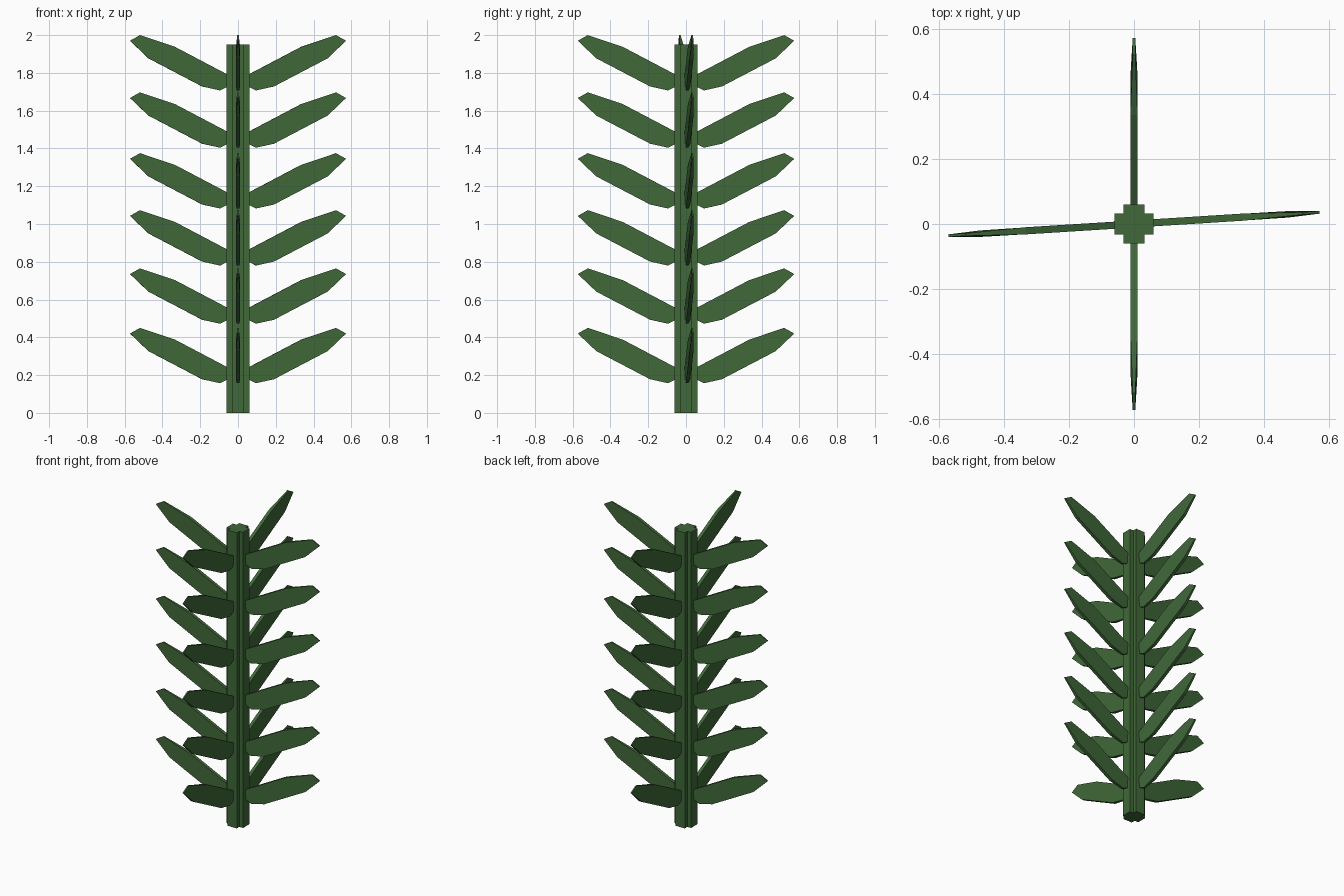
import bpy, bmesh
from math import radians
from mathutils import Matrix

if "Cube" in bpy.data.objects:
    bpy.data.objects.remove(bpy.data.objects["Cube"])

mat = bpy.data.materials.new("leaf_green")
mat.diffuse_color = (0.05, 0.14, 0.04, 1)
mat.use_nodes = True
mat.node_tree.nodes["Principled BSDF"].inputs["Base Color"].default_value = mat.diffuse_color


def finish(name, bm):
    bmesh.ops.recalc_face_normals(bm, faces=bm.faces)
    me = bpy.data.meshes.new(name)
    bm.to_mesh(me)
    bm.free()
    me.materials.append(mat)
    ob = bpy.data.objects.new(name, me)
    bpy.context.collection.objects.link(ob)
    return ob


# Stem: plus-shaped section extruded upwards
a, b, c = 0.033, 0.055, 0.06
quarter = [(c, -a), (c, a), (b, a), (b, b - 0.018), (a, b - 0.018)]
corner = [(c, -a), (c, a), (a, a)]
bm = bmesh.new()
ring = []
for k in range(4):
    rot = Matrix.Rotation(radians(90 * k), 2)
    for p in corner:
        x, y = p
        for _ in range(k):
            x, y = -y, x
        ring.append(bm.verts.new((x, y, 0)))
face = bm.faces.new(ring)
ext = bmesh.ops.extrude_face_region(bm, geom=[face])
top = [g for g in ext["geom"] if isinstance(g, bmesh.types.BMVert)]
bmesh.ops.translate(bm, verts=top, vec=(0, 0, 1.95))
finish("stem", bm)

# Leaf outline: distance from the axis, height, half thickness
outline = [(0.04, 0.185, 0.008), (0.095, 0.157, 0.007), (0.19, 0.178, 0.011),
           (0.475, 0.327, 0.010), (0.573, 0.42, 0.004), (0.52, 0.45, 0.004),
           (0.335, 0.388, 0.011), (0.04, 0.233, 0.011)]
bm = bmesh.new()
sides = [[bm.verts.new((x, s * t, z)) for x, z, t in outline] for s in (-1, 1)]
n = len(outline)
bm.faces.new(sides[0])
bm.faces.new(sides[1][::-1])
for i in range(n):
    j = (i + 1) % n
    bm.faces.new((sides[0][i], sides[0][j], sides[1][j], sides[1][i]))
leaf = finish("leaf", bm)

# Six tiers of four leaves; the sideways pair is turned slightly
for tier, lift in enumerate((0, 0.315, 0.623, 0.925, 1.247, 1.55)):
    for side, angle in enumerate((3.6, 90, 183.6, 270)):
        if tier == side == 0:
            ob = leaf
        else:
            ob = bpy.data.objects.new("leaf", leaf.data)
            bpy.context.collection.objects.link(ob)
        ob.name = f"leaf_{tier + 1}_{side + 1}"
        ob.location.z = lift
        ob.rotation_euler.z = radians(angle)
